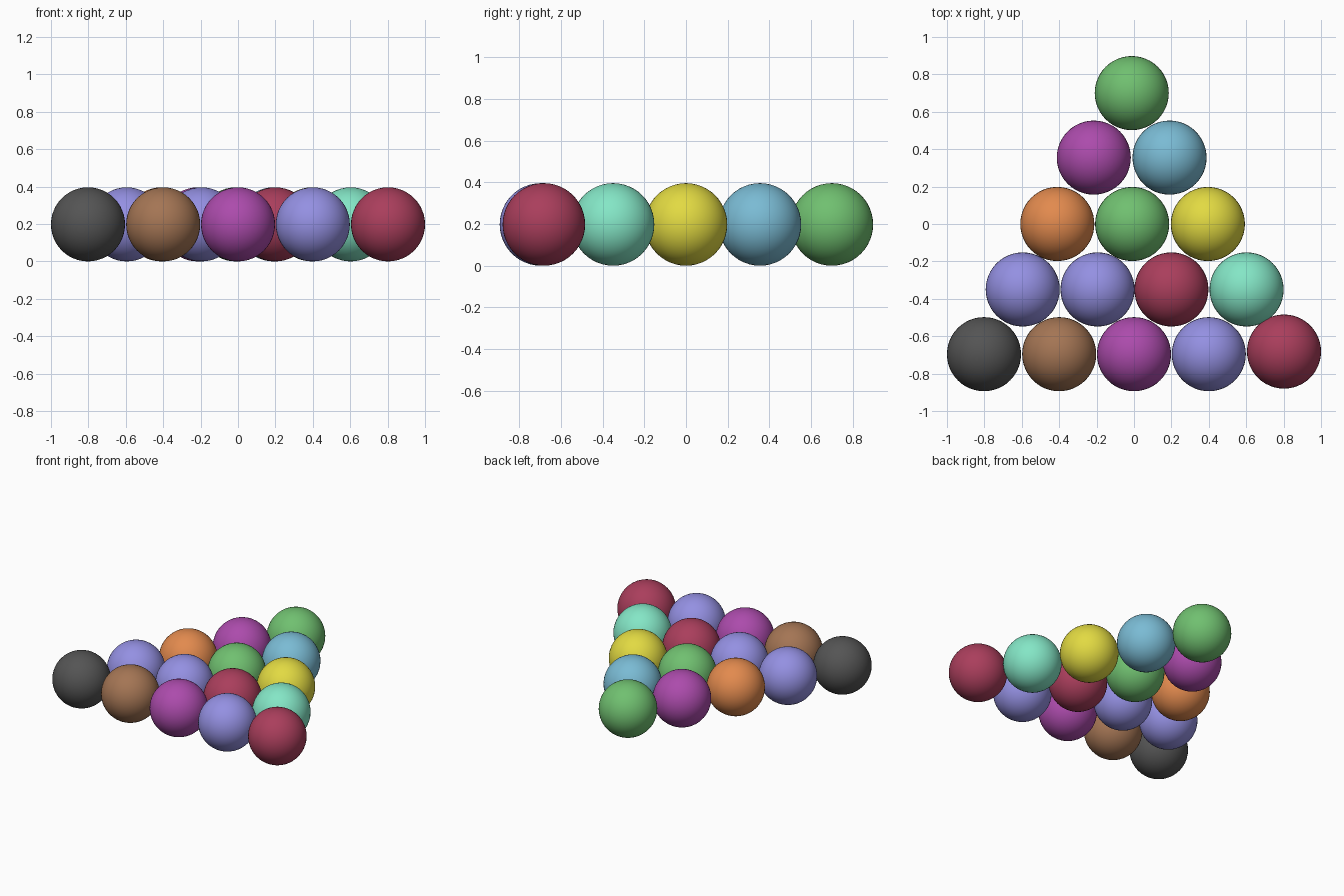
import bpy

if "Cube" in bpy.data.objects:
    bpy.data.objects.remove(bpy.data.objects["Cube"])

R = 0.198  # ball radius


def linear(c):
    c /= 255
    return c / 12.92 if c <= 0.04045 else ((c + 0.055) / 1.055) ** 2.4


def material(name, rgb):
    m = bpy.data.materials.new(name)
    m.diffuse_color = (*[linear(c) for c in rgb], 1)
    m.use_nodes = True
    m.node_tree.nodes["Principled BSDF"].inputs["Base Color"].default_value = m.diffuse_color
    return m


colours = {
    "dark_grey": (84, 84, 84),
    "violet": (148, 144, 226),
    "brown": (164, 117, 84),
    "magenta": (172, 75, 172),
    "crimson": (170, 62, 92),
    "mint": (132, 230, 198),
    "yellow": (226, 218, 66),
    "light_blue": (122, 187, 212),
    "green": (112, 192, 112),
    "orange": (226, 138, 78),
}
mats = {n: material(n, rgb) for n, rgb in colours.items()}

# Racked balls, row by row from the tip: (y, [(x, colour), ...])
rows = [
    (0.70, [(-0.012, "green")]),
    (0.355, [(-0.215, "magenta"), (0.19, "light_blue")]),
    (0.0, [(-0.41, "orange"), (-0.01, "green"), (0.395, "yellow")]),
    (-0.35, [(-0.595, "violet"), (-0.195, "violet"),
             (0.20, "crimson"), (0.602, "mint")]),
    (-0.696, [(-0.802, "dark_grey"), (-0.40, "brown"), (0.0, "magenta"),
              (0.40, "violet"), (0.802, "crimson")]),
]

for r, (y, balls) in enumerate(rows, 1):
    for i, (x, colour) in enumerate(balls, 1):
        # The last corner ball sits slightly out of line
        dy = 0.014 if (r, i) == (5, 5) else 0
        bpy.ops.mesh.primitive_uv_sphere_add(
            segments=48, ring_count=24, radius=R, location=(x, y + dy, R))
        ball = bpy.context.object
        ball.name = f"ball_row{r}_{i}"
        ball.data.materials.append(mats[colour])
        bpy.ops.object.shade_smooth()
